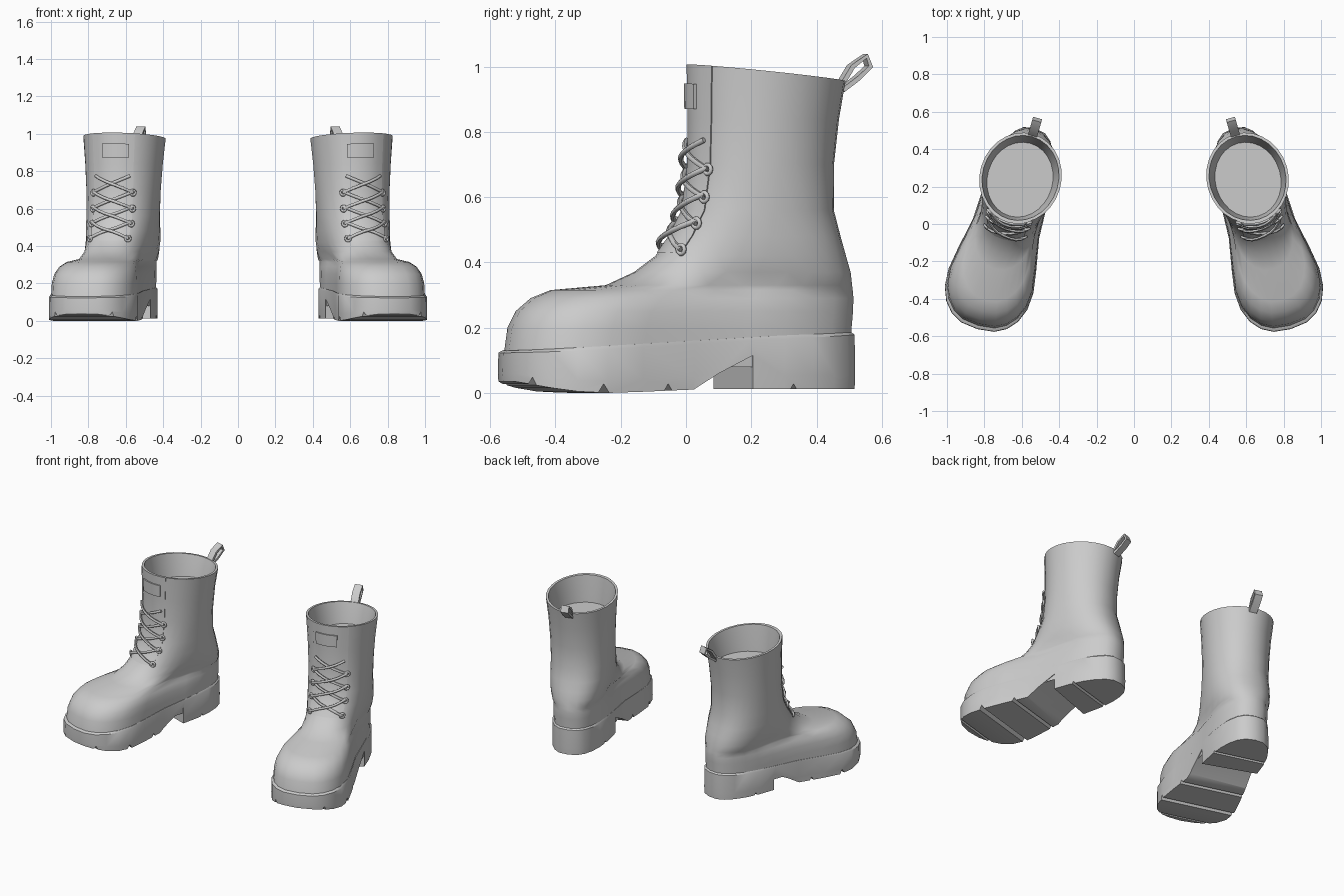
import bpy, bmesh, math
from mathutils import Matrix, Vector

cube = bpy.data.objects.get("Cube")
if cube:
    bpy.data.objects.remove(cube, do_unlink=True)

grey = bpy.data.materials.new("grey leather")
grey.use_nodes = True
grey.diffuse_color = (0.6, 0.6, 0.6, 1)
grey.node_tree.nodes["Principled BSDF"].inputs["Base Color"].default_value = (0.6, 0.6, 0.6, 1)

SEG = 28
PIVOT = Vector((-0.603, 0.26, 0))
# one boot is built pointing along -y, then turned outward and mirrored
PLACE = Matrix.Translation(PIVOT) @ Matrix.Rotation(math.radians(-16), 4, 'Z') @ Matrix.Translation((0, -0.26, 0))

# slices: height, front, back, front half width, back half width, squareness, waist
SLICES = [
    (0.08, -0.582, 0.510, 0.280, 0.175, 2.6, 0.20),
    (0.20, -0.565, 0.512, 0.276, 0.175, 2.6, 0.20),
    (0.25, -0.540, 0.516, 0.266, 0.177, 2.6, 0.21),
    (0.29, -0.495, 0.518, 0.248, 0.178, 2.5, 0.23),
    (0.315, -0.435, 0.516, 0.215, 0.180, 2.4, 0.25),
    (0.33, -0.260, 0.512, 0.180, 0.183, 2.4, 0.18),
    (0.37, -0.170, 0.506, 0.165, 0.187, 2.4, 0.05),
    (0.42, -0.100, 0.490, 0.170, 0.190, 2.4, 0.0),
    (0.48, -0.055, 0.472, 0.180, 0.190, 2.4, 0.0),
    (0.56, -0.014, 0.452, 0.190, 0.190, 2.2, 0.0),
    (0.70, 0.004, 0.453, 0.196, 0.196, 2.1, 0.0),
    (0.84, 0.004, 0.470, 0.206, 0.206, 2.0, 0.0),
    (0.98, 0.002, 0.490, 0.219, 0.219, 2.0, 0.0),
]


def outline(s, a, off=0.0):
    """Point of a slice at angle a, where 0 faces the toe."""
    z, f, b, wf, wb, n, waist = s
    c, k = math.cos(a), math.sin(a)
    u = math.copysign(abs(c) ** (2 / n), c)
    v = math.copysign(abs(k) ** (2 / n), k)
    t = (1 + u) / 2
    w = (wb + (wf - wb) * t * t * (3 - 2 * t)) * (1 - waist * math.sin(math.pi * t) ** 3) + off
    y = (f + b) / 2 - ((b - f) / 2 + off) * u
    # the rim slopes down to the back
    z += 0.75 * max(0, z - 0.84) * (0.25 - y)
    return Vector((w * v, y, z))


def surf(a, z, off=0.0):
    for lo, hi in zip(SLICES, SLICES[1:]):
        if z <= hi[0]:
            break
    t = (z - lo[0]) / (hi[0] - lo[0])
    return outline([p + (q - p) * t for p, q in zip(lo, hi)], a, off)


def ring(fn):
    return [fn(2 * math.pi * i / SEG) for i in range(SEG)]


def make(name, bm):
    bmesh.ops.recalc_face_normals(bm, faces=bm.faces)
    bm.transform(PLACE)
    me = bpy.data.meshes.new(name)
    bm.to_mesh(me)
    bm.free()
    ob = bpy.data.objects.new(name, me)
    bpy.context.collection.objects.link(ob)
    me.materials.append(grey)
    return ob


def finish(ob, angle=40):
    """Mirror to the other boot and shade."""
    m = ob.modifiers.new("pair", 'MIRROR')
    m.use_mirror_merge = False
    bpy.ops.object.select_all(action='DESELECT')
    ob.select_set(True)
    bpy.context.view_layer.objects.active = ob
    bpy.ops.object.convert(target='MESH')
    bpy.ops.object.shade_smooth_by_angle(angle=math.radians(angle))


def loft(bm, rings, closed=True, cap_first=False, cap_last=False):
    vs = [[bm.verts.new(p) for p in r] for r in rings]
    n = len(rings[0])
    for a, b in zip(vs, vs[1:]):
        for i in range(n if closed else n - 1):
            j = (i + 1) % n
            bm.faces.new((a[i], a[j], b[j], b[i]))
    for r, wanted in ((vs[0], cap_first), (vs[-1], cap_last)):
        if wanted:
            for i in range(n // 2):
                q = [r[i], r[i + 1], r[n - i - 1], r[(n - i) % n]]
                bm.faces.new(list(dict.fromkeys(q)))


def prism(name, profile, half, turn=0.0):
    """Side profile (y, z) drawn out across the boot."""
    bm = bmesh.new()
    ends = [[bm.verts.new((x, y, z)) for y, z in profile] for x in (-half, half)]
    n = len(profile)
    for e in ends:
        bm.faces.new(e)
    for i in range(n):
        j = (i + 1) % n
        bm.faces.new((ends[0][i], ends[0][j], ends[1][j], ends[1][i]))
    if turn:
        c = Vector((0, profile[-1][0], 0))
        bmesh.ops.rotate(bm, verts=bm.verts, cent=c, matrix=Matrix.Rotation(math.radians(turn), 3, 'Z'))
    return make(name, bm)


def patch(name, a0, a1, zs, out):
    """Plate that follows the shaft, closed on all sides."""
    cols = [a0 + (a1 - a0) * i / 6 for i in range(7)]
    bm = bmesh.new()
    loft(bm, [[surf(a, z, out) for a in cols] + [surf(a, z, -0.01) for a in reversed(cols)] for z in zs])
    bmesh.ops.holes_fill(bm, edges=bm.edges)
    return make(name, bm)


# upper: outer wall, rim, short lining and inner floor
bm = bmesh.new()
outer = [ring(lambda a, s=s: outline(s, a)) for s in SLICES]
lining = [ring(lambda a, z=z, o=o: surf(a, z, o)) for z, o in ((0.98, -0.015), (0.9, -0.024), (0.825, -0.03))]
loft(bm, outer + lining, cap_last=True)
finish(make("boot_upper", bm), 50)


# sole with raised toe; its ledge fades out along the sides
def sole_point(a, off, h):
    p = outline(SLICES[0], a, 0.003 + off * abs(math.cos(a)))
    low = 0.012 * min(1, max(0, (p.y + 0.3) / 0.3)) + 0.035 * min(1, max(0, (-p.y - 0.33) / 0.25)) ** 2
    high = 0.13 + 0.06 * (p.y + 0.58) / 1.08
    p.z = low + (high - low) * h
    return p


bm = bmesh.new()
loft(bm, [ring(lambda a, o=o, h=h: sole_point(a, o, h)) for o, h in ((0.008, 0), (0.01, 0.25), (0.008, 0.93), (-0.006, 1))],
     cap_first=True, cap_last=True)
sole = make("sole", bm)

# arch and tread grooves
cutters = [prism("arch_cutter", [(-0.06, -0.05), (-0.06, 0.005), (0.03, 0.06), (0.14, 0.115), (0.14, -0.05)], 0.4, -4)]
for y in (-0.545, -0.34, -0.125, 0.285):
    base = 0.02 if y < -0.4 else 0
    cutters.append(prism("groove_cutter", [(y - 0.03, -0.02), (y, base + 0.028), (y + 0.03, -0.02)], 0.4))
for c in cutters:
    c.hide_render = True
    m = sole.modifiers.new("cut", 'BOOLEAN')
    m.operation = 'DIFFERENCE'
    m.solver = 'EXACT'
    m.object = c
finish(sole, 35)
for c in cutters:
    bpy.data.objects.remove(c, do_unlink=True)

# tongue and tag
finish(patch("tongue", -0.56, 0.56, (0.43, 0.48, 0.56, 0.70, 0.84, 0.98), 0.003))
finish(patch("front_tag", -0.24, 0.42, (0.865, 0.93), 0.012))


# laces and eyelets
def tube(name, points, radius):
    cu = bpy.data.curves.new(name, 'CURVE')
    cu.dimensions = '3D'
    cu.bevel_depth = radius
    cu.bevel_resolution = 1
    cu.use_fill_caps = True
    sp = cu.splines.new('POLY')
    sp.points.add(len(points) - 1)
    for q, p in zip(sp.points, points):
        q.co = (*(PLACE @ p), 1)
    ob = bpy.data.objects.new(name, cu)
    bpy.context.collection.objects.link(ob)
    cu.materials.append(grey)
    finish(ob, 60)


EYE = 0.55
rows = (0.44, 0.52, 0.60, 0.685)
for i, z in enumerate(rows):
    for side in (-1, 1):
        pts = []
        for k in range(9):
            t = k / 8
            a = side * EYE * (1 - 2 * t * (0.92 if i == 3 else 1))
            pts.append(surf(a, z + 0.09 * t, 0.009 + (0.009 + 0.007 * side) * math.sin(math.pi * t)))
        tube("lace", pts, 0.0085)
        bm = bmesh.new()
        c = surf(side * EYE, z, 0.008)
        out = (surf(side * EYE, z, 0.05) - c).normalized()
        frame = Matrix.Translation(c) @ out.to_track_quat('Z', 'Y').to_matrix().to_4x4()
        hoop = [[frame @ Vector(((0.014 + 0.007 * math.cos(v)) * math.cos(u), (0.014 + 0.007 * math.cos(v)) * math.sin(u), 0.007 * math.sin(v)))
                 for v in (math.tau * k / 6 for k in range(6))] for u in (math.tau * k / 10 for k in range(11))]
        loft(bm, hoop)
        bmesh.ops.remove_doubles(bm, verts=bm.verts, dist=0.0005)
        finish(make("eyelet", bm), 70)

# pull loop at the heel
path = [(0.478, 0.94), (0.515, 1.0), (0.56, 1.032), (0.572, 1.0), (0.535, 0.965), (0.484, 0.928)]
bm = bmesh.new()
loft(bm, [[Vector((x, y, z)) for x in (-0.025, 0.025)] for y, z in path], closed=False)
loop = make("pull_loop", bm)
m = loop.modifiers.new("thickness", 'SOLIDIFY')
m.thickness = 0.014
m.offset = 0
finish(loop, 50)
